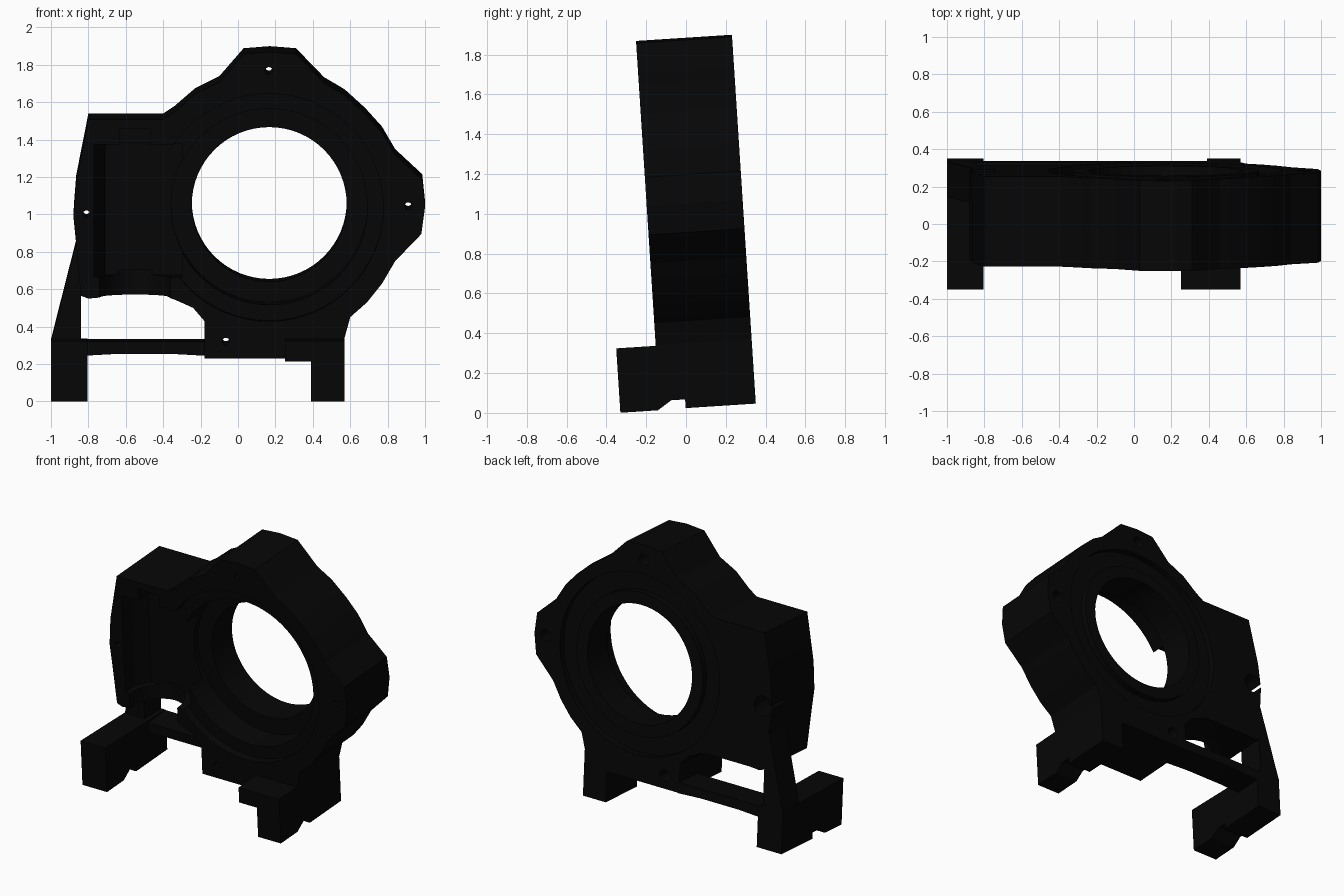
import bpy, bmesh, math
from mathutils import Matrix, Vector

if "Cube" in bpy.data.objects:
    bpy.data.objects.remove(bpy.data.objects["Cube"])

black = bpy.data.materials.new("matte_black")
black.use_nodes = True
COLOUR = (0.0018, 0.0018, 0.0018, 1)
black.diffuse_color = COLOUR
black.node_tree.nodes["Principled BSDF"].inputs["Base Color"].default_value = COLOUR

FRONT, BACK = -0.13, 0.353
TILT = Matrix.Rotation(math.radians(3.7), 4, "X")
CENTRE = (0.167, 1.048)
# Each axis places a profile's two coordinates around the extrusion offset
PLACE = {"x": lambda a, b, s: (s, a, b), "y": lambda a, b, s: (a, s, b), "z": lambda a, b, s: (a, b, s)}


def prism(name, points, start, end, axis="y"):
    """Extrude a closed profile along an axis."""
    bm = bmesh.new()
    place = PLACE[axis]
    face = bm.faces.new([bm.verts.new(place(a, b, start)) for a, b in points])
    out = bmesh.ops.extrude_face_region(bm, geom=[face])
    moved = [v for v in out["geom"] if isinstance(v, bmesh.types.BMVert)]
    bmesh.ops.translate(bm, vec=Vector(place(0, 0, end - start)), verts=moved)
    bmesh.ops.recalc_face_normals(bm, faces=bm.faces)
    mesh = bpy.data.meshes.new(name)
    bm.to_mesh(mesh)
    bm.free()
    mesh.materials.append(black)
    obj = bpy.data.objects.new(name, mesh)
    bpy.context.collection.objects.link(obj)
    return obj


def box(name, x0, x1, y0, y1, z0, z1):
    return prism(name, [(x0, z0), (x1, z0), (x1, z1), (x0, z1)], y0, y1)


def ellipse(centre, rx, ry, sides):
    turn = [2 * math.pi * i / sides for i in range(sides)]
    return [(centre[0] + rx * math.cos(t), centre[1] + ry * math.sin(t)) for t in turn]


def disc(name, centre, radius, y0, y1, sides=64):
    return prism(name, ellipse(centre, radius, radius, sides), y0, y1)


def cut(obj, cutter):
    cutter.hide_render = True
    mod = obj.modifiers.new("cut", "BOOLEAN")
    mod.operation, mod.solver, mod.object = "DIFFERENCE", "EXACT", cutter
    bpy.context.view_layer.objects.active = obj
    bpy.ops.object.modifier_apply(modifier=mod.name)
    bpy.data.objects.remove(cutter)


# Main housing: lobed ring joined to a box-shaped side chamber
outline = [
    (-.10, 1.72), (.03, 1.87), (.17, 1.881), (.31, 1.87), (.46, 1.715), (.57, 1.65),
    (.68, 1.55), (.77, 1.45), (.84, 1.33), (.985, 1.195), (1, 1.05), (.98, .905),
    (.84, .76), (.77, .64), (.69, .54), (.60, .46), (.57, .35), (.57, .238),
    (-.18, .238), (-.18, .44), (-.24, .51), (-.34, .555), (-.38, .566), (-.73, .566),
    (-.80, .56), (-.84, .575), (-.865, .85), (-.88, 1.0), (-.865, 1.19), (-.80, 1.52),
    (-.40, 1.52), (-.34, 1.56), (-.23, 1.655)]
housing = prism("housing", outline, FRONT, BACK)

# Side chamber with a sloped outer wall, a top slot and a scalloped lower lip
chamber = [(-.77, -.3), (-.3, -.3), (-.3, .08), (-.71, .08), (-.77, -.02)]
cut(housing, prism("chamber_cutter", chamber, .672, 1.385, "z"))
cut(housing, box("slot_cutter", -.63, -.47, -.3, .03, 1.3, 1.47))
cut(housing, prism("scallop_cutter", ellipse((-.55, FRONT), .19, .24, 40), .5, .7, "z"))

# Stepped bore at the front, ring groove at the back
for radius, y0, y1 in [(.61, -.3, -.07), (.525, -.3, .125), (.414, -.3, .6)]:
    cut(housing, disc("bore_cutter", CENTRE, radius, y0, y1))
groove = disc("groove_cutter", CENTRE, .63, .31, .6)
cut(groove, disc("groove_core", CENTRE, .5, .2, .7))
cut(housing, groove)

# Screw holes with wider seats at the back
for spot, seat in [((.165, 1.78), .04), ((.91, 1.055), .04), ((-.81, 1.012), .07), ((-.065, .33), .04)]:
    cut(housing, disc("screw_cutter", spot, .02, -.3, .6, 16))
    cut(housing, disc("seat_cutter", spot, seat, .2, .6, 24))

# Feet with a notch underneath
foot_side = [(-.329, .022), (-.14, .022), (-.07, .068), (0, .068), (0, .024),
             (BACK, .024), (BACK, .315), (.165, .325), (-.329, .346)]
parts = [housing,
         prism("right_foot", foot_side, -1, -.805, "x"),
         prism("left_foot", foot_side, .39, .57, "x"),
         box("left_foot_shelf", .25, .57, -.329, FRONT + .02, .236, .346)]

# Sloping strut and lower tie bar
parts.append(prism("strut", [(-1, .31), (-.84, .3), (-.84, .6), (-.83, .85), (-.866, .84)], .165, BACK))
parts.append(prism("tie_bar", [(-.83, .235), (-.65, .245), (-.35, .245), (-.17, .235), (-.17, .312), (-.83, .312)], .15, BACK))

# Lean the whole assembly and shade it
bpy.ops.object.select_all(action="DESELECT")
for part in parts:
    part.data.transform(TILT)
    part.select_set(True)
bpy.context.view_layer.objects.active = housing
bpy.ops.object.shade_smooth_by_angle(angle=math.radians(12))
